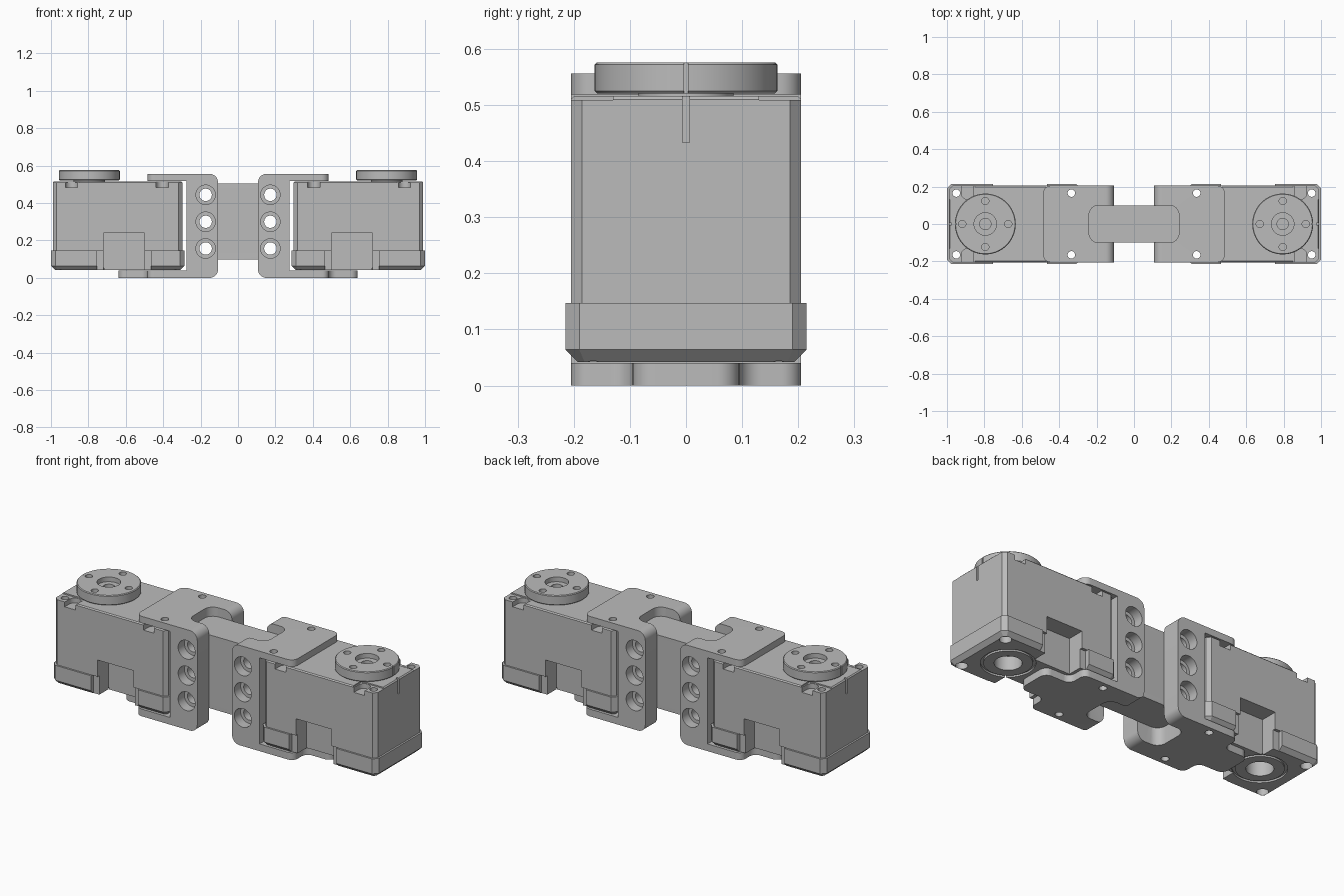
import bpy, bmesh, math
from mathutils import Vector, Matrix

cube = bpy.data.objects.get("Cube")
if cube:
    bpy.data.objects.remove(cube)

grey = bpy.data.materials.new("machined_grey")
grey.use_nodes = True
grey.diffuse_color = (0.5, 0.5, 0.5, 1)
grey.node_tree.nodes["Principled BSDF"].inputs["Base Color"].default_value = (0.5, 0.5, 0.5, 1)


def finish(name, bm):
    bmesh.ops.recalc_face_normals(bm, faces=bm.faces)
    mesh = bpy.data.meshes.new(name)
    bm.to_mesh(mesh)
    bm.free()
    mesh.materials.append(grey)
    ob = bpy.data.objects.new(name, mesh)
    bpy.context.collection.objects.link(ob)
    return ob


def rounded(corners, steps=8):
    """Outline from (u, v, radius) corners, each filleted by an arc."""
    out = []
    for i, (u, v, r) in enumerate(corners):
        p = Vector((u, v))
        if r == 0:
            out.append(p)
            continue
        a = (Vector(corners[i - 1][:2]) - p).normalized()
        b = (Vector(corners[(i + 1) % len(corners)][:2]) - p).normalized()
        half = a.angle(b) / 2
        centre = p + (a + b).normalized() * r / math.sin(half)
        start = p + a * r / math.tan(half) - centre
        end = p + b * r / math.tan(half) - centre
        sweep = math.atan2(start.x * end.y - start.y * end.x, start.dot(end))
        for k in range(steps + 1):
            out.append(centre + Matrix.Rotation(sweep * k / steps, 2) @ start)
    return out


def prism(name, outline, lo, hi, axis="z", low_bevel=0, high_bevel=0):
    """Extrude an outline along z (plan) or y (side profile)."""
    bm = bmesh.new()
    place = (lambda p, h: (p[0], p[1], h)) if axis == "z" else (lambda p, h: (p[0], h, p[1]))
    rings = [[bm.verts.new(place(p, h)) for p in outline] for h in (lo, hi)]
    for ring in rings:
        bm.faces.new(ring)
    n = len(outline)
    for i in range(n):
        j = (i + 1) % n
        bm.faces.new((rings[0][i], rings[0][j], rings[1][j], rings[1][i]))
    bmesh.ops.recalc_face_normals(bm, faces=bm.faces)
    for h, width in ((lo, low_bevel), (hi, high_bevel)):
        if width:
            edges = [e for e in bm.edges if all(abs(v.co.z - h) < 1e-5 for v in e.verts)]
            bmesh.ops.bevel(bm, geom=edges, offset=width, segments=1, affect="EDGES")
    return finish(name, bm)


def box(x0, x1, y0, y1, z0, z1):
    return prism("cutter", [(x0, y0), (x1, y0), (x1, y1), (x0, y1)], z0, z1)


def disc(name, a, b, r, lo, hi, axis="z", **bevels):
    ring = [(a + r * math.cos(math.tau * k / 40), b + r * math.sin(math.tau * k / 40)) for k in range(40)]
    return prism(name, ring, lo, hi, axis, **bevels)


def chamfered(x0, x1, y, c):
    return [(x0 + c, -y), (x1 - c, -y), (x1, c - y), (x1, y - c),
            (x1 - c, y), (x0 + c, y), (x0, y - c), (x0, c - y)]


def apply(ob, mod):
    bpy.context.view_layer.objects.active = ob
    bpy.ops.object.modifier_apply(modifier=mod.name)


def combine(ob, other, operation="DIFFERENCE"):
    mod = ob.modifiers.new("combine", "BOOLEAN")
    mod.operation, mod.solver, mod.object = operation, "EXACT", other
    apply(ob, mod)
    bpy.data.objects.remove(other)


def drill(ob, x, y, r, lo, hi):
    combine(ob, disc("cutter", x, y, r, lo, hi))


def complete(ob, mirror=True):
    if mirror:
        mod = ob.modifiers.new("mirror", "MIRROR")
        mod.use_mirror_merge = False
        apply(ob, mod)
    bpy.ops.object.select_all(action="DESELECT")
    ob.select_set(True)
    bpy.context.view_layer.objects.active = ob
    bpy.ops.object.shade_smooth_by_angle(angle=math.radians(30))


SIDES = (-1, 1)
HORN_X = 0.795
SCREW_Y = 0.165

# Actuator case: chamfered body with a wider foot
case = prism("actuator_case", chamfered(0.298, 0.99, 0.205, 0.02), 0.1, 0.516, high_bevel=0.006)
foot = prism("foot", chamfered(0.286, 1.0, 0.215, 0.025), 0.042, 0.147, low_bevel=0.022)
combine(case, foot, "UNION")
for s in SIDES:
    # Connector pocket and the wider shallow gap in the foot
    y0, y1 = sorted((s * 0.11, s * 0.3))
    combine(case, box(0.5, 0.72, y0, y1, 0, 0.24))
    y0, y1 = sorted((s * 0.19, s * 0.3))
    combine(case, box(0.465, 0.755, y0, y1, 0, 0.147))
    # Lowered outer corner on the lid
    y0, y1 = sorted((s * 0.13, s * 0.3))
    combine(case, box(0.85, 1.1, y0, y1, 0.509, 0.6))
    # Screw seats open to the side
    for x in (0.405, 0.89):
        drill(case, x, s * SCREW_Y, 0.033, 0.482, 0.6)
        y0, y1 = sorted((s * SCREW_Y, s * 0.3))
        combine(case, box(x - 0.033, x + 0.033, y0, y1, 0.482, 0.6))
    # Corner through holes with wider seats underneath
    for x in (0.335, 0.95):
        drill(case, x, s * SCREW_Y, 0.02, 0, 0.6)
        drill(case, x, s * SCREW_Y, 0.03, 0, 0.085)
# Alignment slot in the end face
combine(case, box(0.975, 1.1, -0.006, 0.006, 0.433, 0.6))
# Idler bearing groove and bore underneath
groove = disc("cutter", HORN_X, 0, 0.135, 0, 0.052)
combine(groove, disc("cutter", HORN_X, 0, 0.12, -0.1, 0.1))
combine(case, groove)
drill(case, HORN_X, 0, 0.068, 0, 0.12)
complete(case)

# Output horn: disc with a hub recess and four screw holes
horn = disc("output_horn", HORN_X, 0, 0.163, 0.521, 0.576, low_bevel=0.004, high_bevel=0.004)
drill(horn, HORN_X, 0, 0.06, 0.55, 0.6)
drill(horn, HORN_X, 0, 0.03, 0.53, 0.6)
for k in range(4):
    a = k * math.pi / 2
    drill(horn, HORN_X + 0.123 * math.cos(a), 0.123 * math.sin(a), 0.019, 0.5, 0.6)
combine(horn, box(HORN_X + 0.155, 1, -0.004, 0.004, 0.5, 0.6))
complete(horn)
complete(disc("horn_boss", HORN_X, 0, 0.085, 0.51, 0.525))

# Bracket: C-shaped side profile, rounded arm ends and a tongue below
side = rounded([(0.107, 0, 0.045), (0.4, 0, 0), (0.4, 0.04, 0), (0.276, 0.04, 0),
                (0.276, 0.519, 0), (0.4, 0.519, 0), (0.4, 0.556, 0), (0.107, 0.556, 0.045)])
bracket = prism("bracket", side, -0.205, 0.205, "y")
upper = rounded([(0.38, -0.205, 0), (0.485, -0.205, 0.04), (0.485, 0.205, 0.04), (0.38, 0.205, 0)])
combine(bracket, prism("upper_arm", upper, 0.519, 0.556), "UNION")
half = [(0.38, -0.205, 0), (0.485, -0.205, 0.035), (0.485, -0.095, 0.04), (0.64, -0.095, 0.04)]
lower = rounded(half + [(x, -y, r) for x, y, r in reversed(half)])
combine(bracket, prism("lower_arm", lower, 0, 0.04), "UNION")
# Slot that takes the link bar
bar_plan = rounded([(-0.24, -0.1, 0.05), (0.24, -0.1, 0.05), (0.24, 0.1, 0.05), (-0.24, 0.1, 0.05)])
combine(bracket, prism("cutter", bar_plan, -0.1, 0.7))
for s in SIDES:
    drill(bracket, 0.335, s * SCREW_Y, 0.02, -0.1, 0.7)

# Link bar joining the two brackets
bar = prism("link_bar", bar_plan, 0.097, 0.505)

# Cross bolts: counterbored holes through brackets and bar
for z in (0.157, 0.3, 0.444):
    combine(bracket, disc("cutter", 0.173, z, 0.033, -0.3, 0.3, "y"))
    for s in SIDES:
        y0, y1 = sorted((s * 0.15, s * 0.3))
        combine(bracket, disc("cutter", 0.173, z, 0.052, y0, y1, "y"))
        combine(bar, disc("cutter", s * 0.173, z, 0.033, -0.3, 0.3, "y"))
complete(bracket)
complete(bar, mirror=False)
